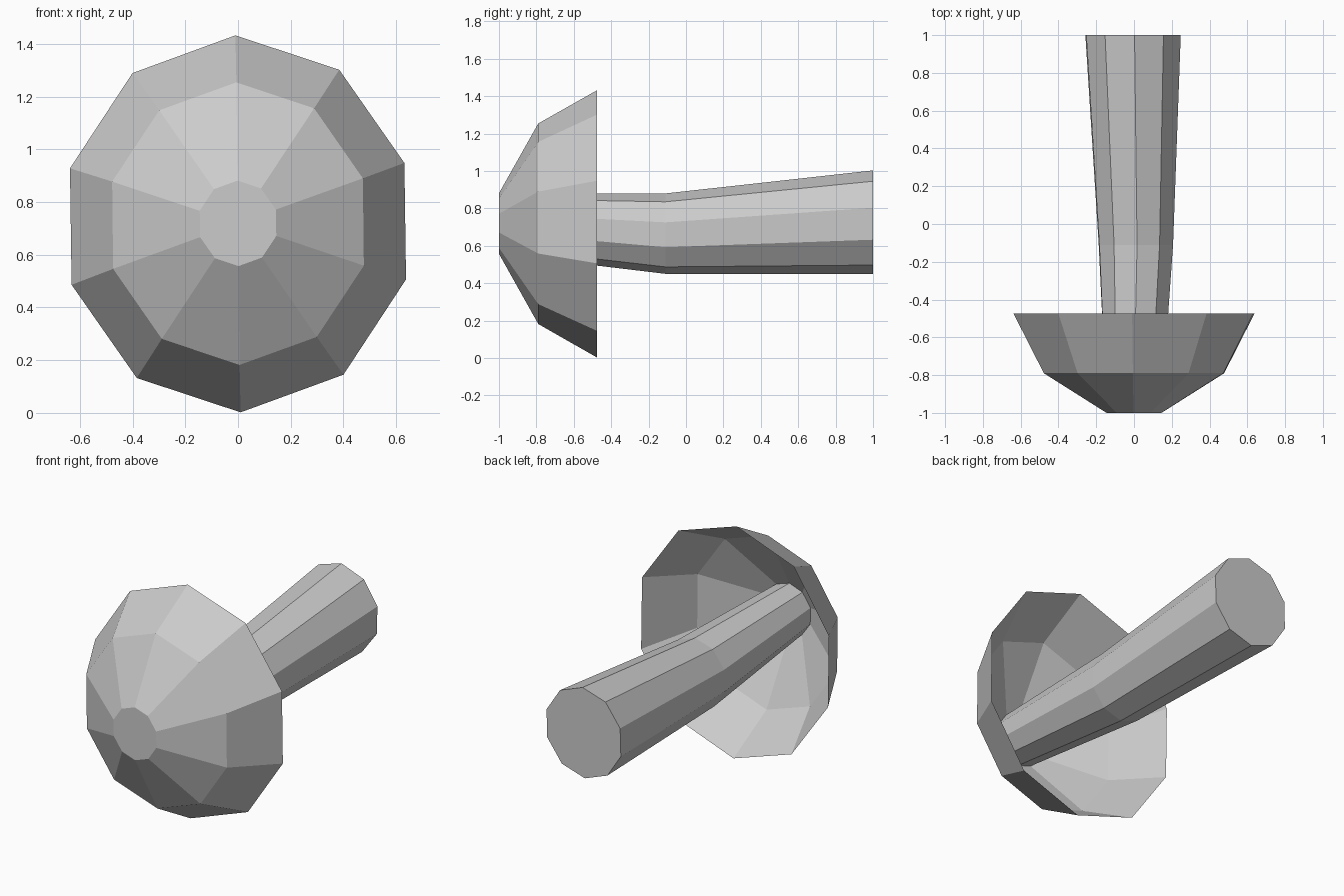
import bpy
import bmesh
from math import sin, cos, tau

SIDES = 10

cube = bpy.data.objects.get("Cube")
if cube:
    bpy.data.objects.remove(cube, do_unlink=True)

grey = bpy.data.materials.new("plain grey")
grey.use_nodes = True
colour = (0.6, 0.6, 0.6, 1)
grey.diffuse_color = colour
grey.node_tree.nodes["Principled BSDF"].inputs["Base Color"].default_value = colour


def loft(name, rings, front=False, back=False):
    """Skin oval rings of (y, centre x, centre z, radius x, radius z, twist), front to back."""
    bm = bmesh.new()
    loops = []
    for y, cx, cz, rx, rz, twist in rings:
        angles = [tau * i / SIDES + twist for i in range(SIDES)]
        loops.append([bm.verts.new((cx + rx * sin(a), y, cz + rz * cos(a))) for a in angles])
    for near, far in zip(loops, loops[1:]):
        for i in range(SIDES):
            j = (i + 1) % SIDES
            bm.faces.new((near[i], near[j], far[j], far[i]))
    if front:
        bm.faces.new(loops[0][::-1])
    if back:
        bm.faces.new(loops[-1])
    mesh = bpy.data.meshes.new(name)
    bm.to_mesh(mesh)
    bm.free()
    mesh.materials.append(grey)
    obj = bpy.data.objects.new(name, mesh)
    bpy.context.collection.objects.link(obj)
    return obj


# Ring shared by the tip of the cap and the start of the stem
tip = (-1, 0, 0.719, 0.152, 0.162, -0.015)

# Thin hollow cap, open at the back
loft("mushroom_cap", [
    tip,
    (-0.79, 0, 0.718, 0.5, 0.536, -0.012),
    (-0.475, 0, 0.717, 0.667, 0.715, -0.015),
], front=True)

# Bent stem that widens towards its flat base
loft("mushroom_stem", [
    tip,
    (-0.11, 0.01, 0.665, 0.205, 0.215, 0.03),
    (1, -0.005, 0.726, 0.263, 0.277, 0.03),
], back=True)
